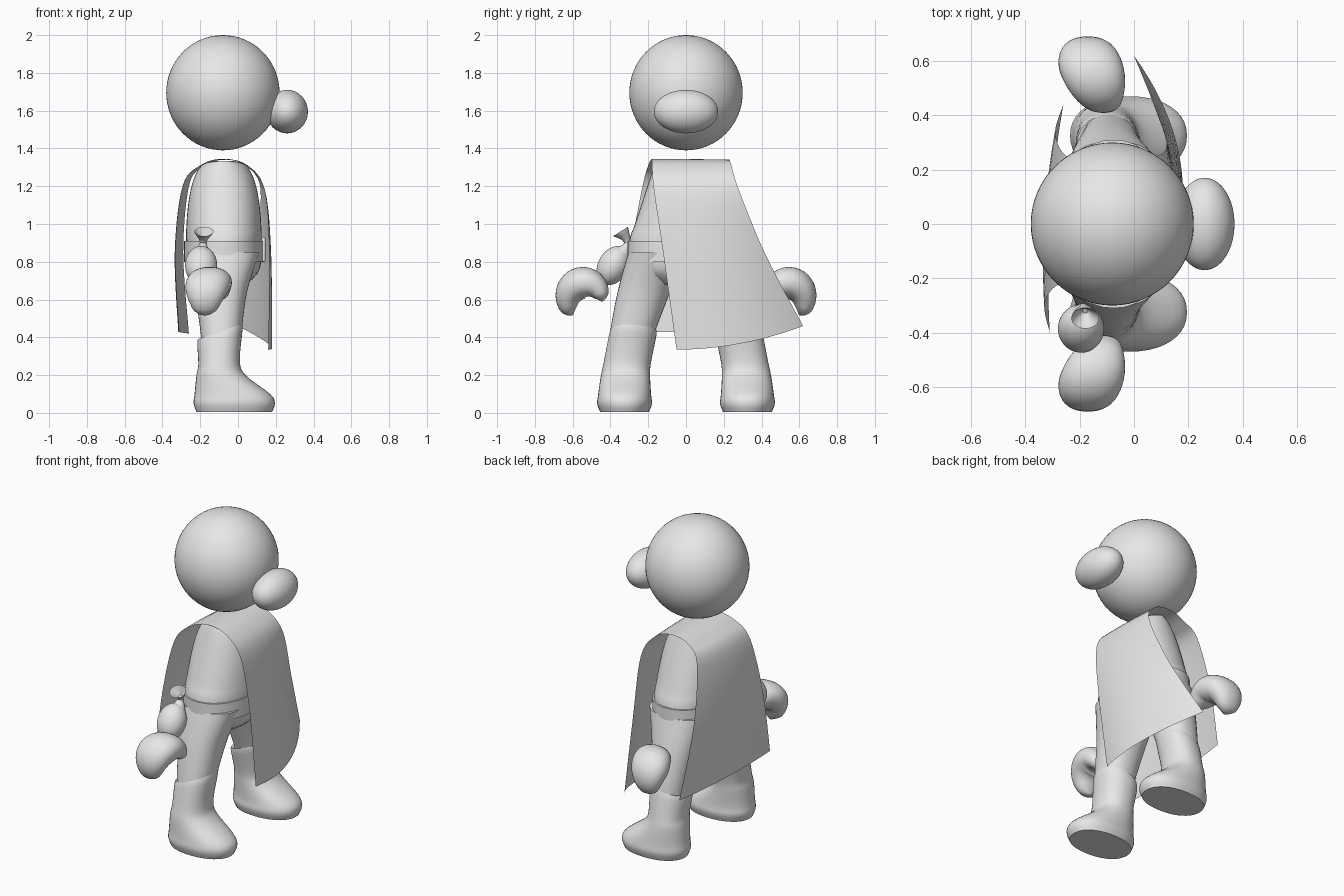
import bpy
import bmesh
from math import cos, sin, pi, radians, degrees, copysign
from mathutils import Vector

default_cube = bpy.data.objects.get("Cube")
if default_cube:
    bpy.data.objects.remove(default_cube, do_unlink=True)

# One plain grey for the whole figure
grey = bpy.data.materials.new("plain grey")
grey.use_nodes = True
grey.diffuse_color = (.8, .8, .8, 1)
grey.node_tree.nodes["Principled BSDF"].inputs["Base Color"].default_value = grey.diffuse_color


def finish(obj):
    """Give an object its material and smooth shading."""
    obj.data.materials.clear()
    obj.data.materials.append(grey)
    bpy.ops.object.select_all(action="DESELECT")
    obj.select_set(True)
    bpy.context.view_layer.objects.active = obj
    bpy.ops.object.shade_smooth_by_angle(angle=radians(45))


def mesh_object(name, bm):
    """Turn a finished bmesh into a shaded object."""
    bmesh.ops.recalc_face_normals(bm, faces=bm.faces)
    mesh = bpy.data.meshes.new(name)
    bm.to_mesh(mesh)
    bm.free()
    obj = bpy.data.objects.new(name, mesh)
    bpy.context.collection.objects.link(obj)
    finish(obj)


def spline(rows, steps):
    """Smooth rows of numbers with a Catmull-Rom curve."""
    rows = [Vector(row) for row in rows]
    padded = [rows[0], *rows, rows[-1]]
    result = []
    for before, start, end, after in zip(padded, padded[1:], padded[2:], padded[3:]):
        leave, arrive = (end - before) / 2, (after - start) / 2
        for step in range(steps):
            t = step / steps
            square_term = 3 * (end - start) - 2 * leave - arrive
            cube_term = 2 * (start - end) + leave + arrive
            result.append(start + leave * t + square_term * t ** 2 + cube_term * t ** 3)
    return result + [rows[-1]]


def rounded(value, squareness):
    return copysign(abs(value) ** (2 / squareness), value)


def loft(name, rows, side=1, steps=4, squareness=2.2, sides=40, capped=True):
    """Skin oval rings: x, y, z, radius in x, other radius, roll about x, tilt."""
    bm = bmesh.new()
    rings = []
    full_rows = [(*row, 0, 0)[:7] for row in rows]
    for x, y, z, wide, deep, roll, tilt in spline(full_rows, steps):
        ring = []
        for i in range(sides):
            turn = 2 * pi * i / sides
            u = rounded(cos(turn), squareness)
            v = rounded(sin(turn), squareness) * deep
            across = y + v * cos(radians(roll))
            up = z + tilt * u + v * sin(radians(roll))
            ring.append(bm.verts.new((x + wide * u, side * across, up)))
        rings.append(ring)
    for low, high in zip(rings, rings[1:]):
        for i in range(sides):
            bm.faces.new((low[i - 1], low[i], high[i], high[i - 1]))
    if capped:
        bm.faces.new(rings[0])
        bm.faces.new(rings[-1])
    mesh_object(name, bm)


def ball(name, location, scale, lean=0):
    bpy.ops.mesh.primitive_uv_sphere_add(segments=64, ring_count=32, location=location)
    obj = bpy.context.object
    obj.name = name
    obj.scale = scale
    obj.rotation_euler.x = radians(lean)
    finish(obj)


# Head and nose
ball("head", (-.08, 0, 1.695), (.3, .3, .305))
ball("nose", (.26, 0, 1.595), (.11, .17, .115))

# Torso: a short hip section under a rounded arch
body_x = -.075
torso_rows = [(body_x, 0, .68, .12, .18), (body_x, 0, .76, .19, .3)]
for i in range(9):
    rise = radians(88) * i / 8
    torso_rows.append((body_x, 0, .91 + .425 * sin(rise),
                       .2 * cos(rise) ** .5, .3 - .14 * sin(rise)))
loft("torso", torso_rows)

# Belt and buckle
belt_edges = ((.8, -.01), (.8, .01), (.91, .01), (.91, -.01))
loft("belt", [(body_x, 0, z, .2 + grow, .3 + grow) for z, grow in belt_edges],
     steps=1, capped=False)
bpy.ops.mesh.primitive_cube_add(size=1, location=(.135, 0, .865))
buckle = bpy.context.object
buckle.name = "buckle"
buckle.scale = (.02, .14, .13)
bpy.ops.object.transform_apply(location=False, rotation=False)
bevel = buckle.modifiers.new("soft edges", "BEVEL")
bevel.width = .008
bevel.segments = 3
finish(buckle)

# Hand: a mitten bent around an arc, fat in the middle and round at both ends
hand_rows = []
for i in range(25):
    t = i / 24
    bend = radians(225) * (1 - t)
    cap = min(1, .02 + 12 * t * (1 - t)) ** .5
    radius = cap * (.03 + .055 * sin(pi * t))
    hand_rows.append((-.175 + .075 * t * t, -.535 + .09 * cos(bend), .59 + .1 * sin(bend),
                      1.4 * radius, radius, degrees(bend), 0))

# Legs, boots and floating hands on both sides
for side, word in ((1, "right"), (-1, "left")):
    loft(word + "_leg", [
        (-.09, -.3, .34, .1, .11),
        (-.09, -.28, .44, .11, .12),
        (-.09, -.22, .65, .14, .14),
        (body_x, -.155, .85, .19, .15)], side)
    loft(word + "_boot", [
        (-.02, -.325, .005, .2, .13),
        (-.02, -.325, .05, .215, .145),
        (-.03, -.325, .1, .2, .14),
        (-.09, -.32, .2, .13, .13),
        (-.1, -.31, .27, .11, .125, 0, .01),
        (-.095, -.28, .42, .12, .125, 0, .04),
        (-.095, -.28, .42, .1, .11, 0, .03)], side)
    loft(word + "_hand", hand_rows, side, steps=1)

# Tied pouch with a flared, hollow neck, hanging on the right hip
ball("pouch", (-.195, -.385, .78), (.085, .08, .11), lean=-30)
loft("pouch_neck", [
    (-.19, -.34, .85, .05, .05, -30),
    (-.185, -.31, .9, .017, .017),
    (-.18, -.345, .957, .05, .045, 30),
    (-.18, -.34, .95, .04, .035, 30),
    (-.18, -.32, .92, .01, .01, 30)], squareness=2)

# Cape: right edge x, z and y, then left edge y, x and z, from back hem to front hem
cape_rows = [
    (-.31, .43, -.4, .44, -.26, .42),
    (-.33, .85, -.3, .34, -.29, .85),
    (-.29, 1.2, -.23, .26, -.26, 1.2),
    (-.2, 1.31, -.2, .23, -.19, 1.3),
    (-.08, 1.345, -.18, .23, -.08, 1.34),
    (.05, 1.31, -.18, .24, .04, 1.31),
    (.14, 1.18, -.17, .28, .12, 1.18),
    (.165, .84, -.12, .42, .08, .84),
    (.16, .335, -.05, .62, 0, .46)]
bm = bmesh.new()
lines = []
for x, z, right_y, left_y, left_x, left_z in spline(cape_rows, 6):
    first, last = Vector((x, right_y, z)), Vector((left_x, left_y, left_z))
    middle = Vector((x, (right_y + left_y) / 2, z + (left_z - z) / 4))
    control = 2 * middle - (first + last) / 2
    line = []
    for i in range(17):
        t = i / 16
        point = first.lerp(control, t).lerp(control.lerp(last, t), t)
        line.append(bm.verts.new(point))
    lines.append(line)
for low, high in zip(lines, lines[1:]):
    for a, b, c, d in zip(low, low[1:], high[1:], high):
        bm.faces.new((a, b, c, d))
mesh_object("cape", bm)
